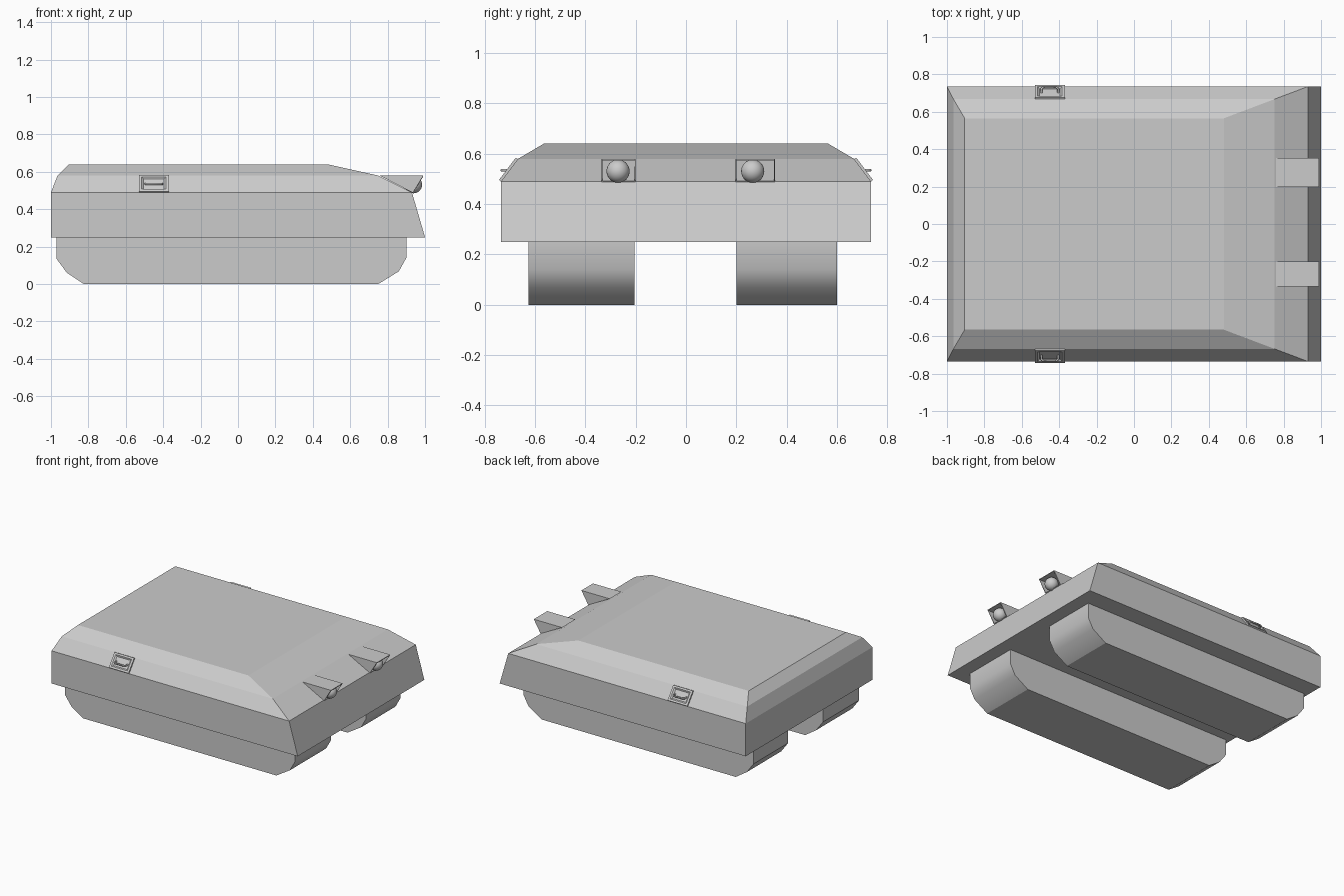
import bpy, bmesh, math
from mathutils import Vector

if "Cube" in bpy.data.objects:
    bpy.data.objects.remove(bpy.data.objects["Cube"])


def make_object(name, verts, faces):
    mesh = bpy.data.meshes.new(name)
    bm = bmesh.new()
    vs = [bm.verts.new(v) for v in verts]
    for f in faces:
        bm.faces.new([vs[i] for i in f])
    bmesh.ops.recalc_face_normals(bm, faces=bm.faces)
    bm.to_mesh(mesh)
    bm.free()
    obj = bpy.data.objects.new(name, mesh)
    bpy.context.collection.objects.link(obj)
    return obj


def smooth(obj, degrees):
    bpy.ops.object.select_all(action='DESELECT')
    obj.select_set(True)
    bpy.context.view_layer.objects.active = obj
    bpy.ops.object.shade_smooth_by_angle(angle=math.radians(degrees))


def loft(name, rings):
    """Join equal-length closed rings and cap both ends."""
    n = len(rings[0])
    faces = [tuple(range(n)), tuple(range((len(rings) - 1) * n, len(rings) * n))]
    for r in range(len(rings) - 1):
        for i in range(n):
            j = (i + 1) % n
            faces.append((r * n + i, r * n + j, (r + 1) * n + j, (r + 1) * n + i))
    return make_object(name, [v for ring in rings for v in ring], faces)


# Hull: stacked rectangles given as (z, back x, front x, half width)
levels = [(0.25, -1.0, 1.0, 0.735), (0.49, -1.0, 0.93, 0.735),
          (0.58, -0.965, 0.75, 0.667), (0.64, -0.905, 0.48, 0.565)]
loft("hull", [[(b, -w, z), (f, -w, z), (f, w, z), (b, w, z)] for z, b, f, w in levels])

# Tracks: side profile extruded across the width
track_profile = [(-0.97, 0.255), (-0.97, 0.135), (-0.915, 0.06), (-0.825, 0),
                 (0.75, 0), (0.86, 0.068), (0.90, 0.14), (0.90, 0.255)]
for name, y0, y1 in (("right_track", -0.625, -0.205), ("left_track", 0.20, 0.60)):
    track = loft(name, [[(x, y, z) for x, z in track_profile] for y in (y0, y1)])
    smooth(track, 31)

# Headlights: hooded wedge, open to the front, with a round lamp inside
for side, y0, y1, lamp_y in (("right", -0.335, -0.20, -0.27), ("left", 0.197, 0.353, 0.265)):
    wedge = [(0.76, 0.579), (0.99, 0.579), (0.935, 0.488)]
    hood = make_object(side + "_headlight_hood",
                       [(x, y, z) for y in (y0, y1) for x, z in wedge],
                       [(0, 1, 4, 3), (0, 2, 1), (3, 4, 5), (0, 3, 5, 2)])
    thick = hood.modifiers.new("thickness", 'SOLIDIFY')
    thick.thickness = 0.006
    thick.offset = -1
    bpy.ops.mesh.primitive_uv_sphere_add(segments=24, ring_count=14, radius=0.046,
                                         location=(lamp_y, 0, 0))
    lamp = bpy.context.object
    lamp.name = side + "_headlight_lamp"
    lamp.location = (0.938, lamp_y, 0.531)
    lamp.rotation_euler = (0, math.radians(90), 0)
    smooth(lamp, 40)

# Side grab handles, each on a shallow recessed plate on the sloped shoulder
for side, s in (("right", -1), ("left", 1)):
    low, high = Vector((0, s * 0.735, 0.49)), Vector((0, s * 0.667, 0.58))
    out = Vector((0, s * 0.09, 0.068)).normalized() * 0.01

    def rect(x0, x1, t0, t1, lift):
        a = low.lerp(high, t0) + out * lift
        b = low.lerp(high, t1) + out * lift
        return [a + Vector((x0, 0, 0)), a + Vector((x1, 0, 0)),
                b + Vector((x1, 0, 0)), b + Vector((x0, 0, 0))]

    loft(side + "_handle_plate", [rect(-0.53, -0.37, 0, 1, -0.2),
                                  rect(-0.53, -0.37, 0, 0.97, 1),
                                  rect(-0.515, -0.385, 0.12, 0.86, 1),
                                  rect(-0.505, -0.395, 0.2, 0.78, 0.2)])

    curve = bpy.data.curves.new(side + "_handle", 'CURVE')
    curve.dimensions = '3D'
    curve.bevel_depth = 0.006
    curve.bevel_resolution = 1
    curve.use_fill_caps = True
    path = [(-0.495, 0.700), (-0.495, 0.722), (-0.485, 0.732),
            (-0.415, 0.732), (-0.405, 0.722), (-0.405, 0.700)]
    spline = curve.splines.new('POLY')
    spline.points.add(len(path) - 1)
    for p, (x, y) in zip(spline.points, path):
        p.co = (x, s * y, 0.535, 1)
    handle = bpy.data.objects.new(side + "_handle", curve)
    bpy.context.collection.objects.link(handle)
